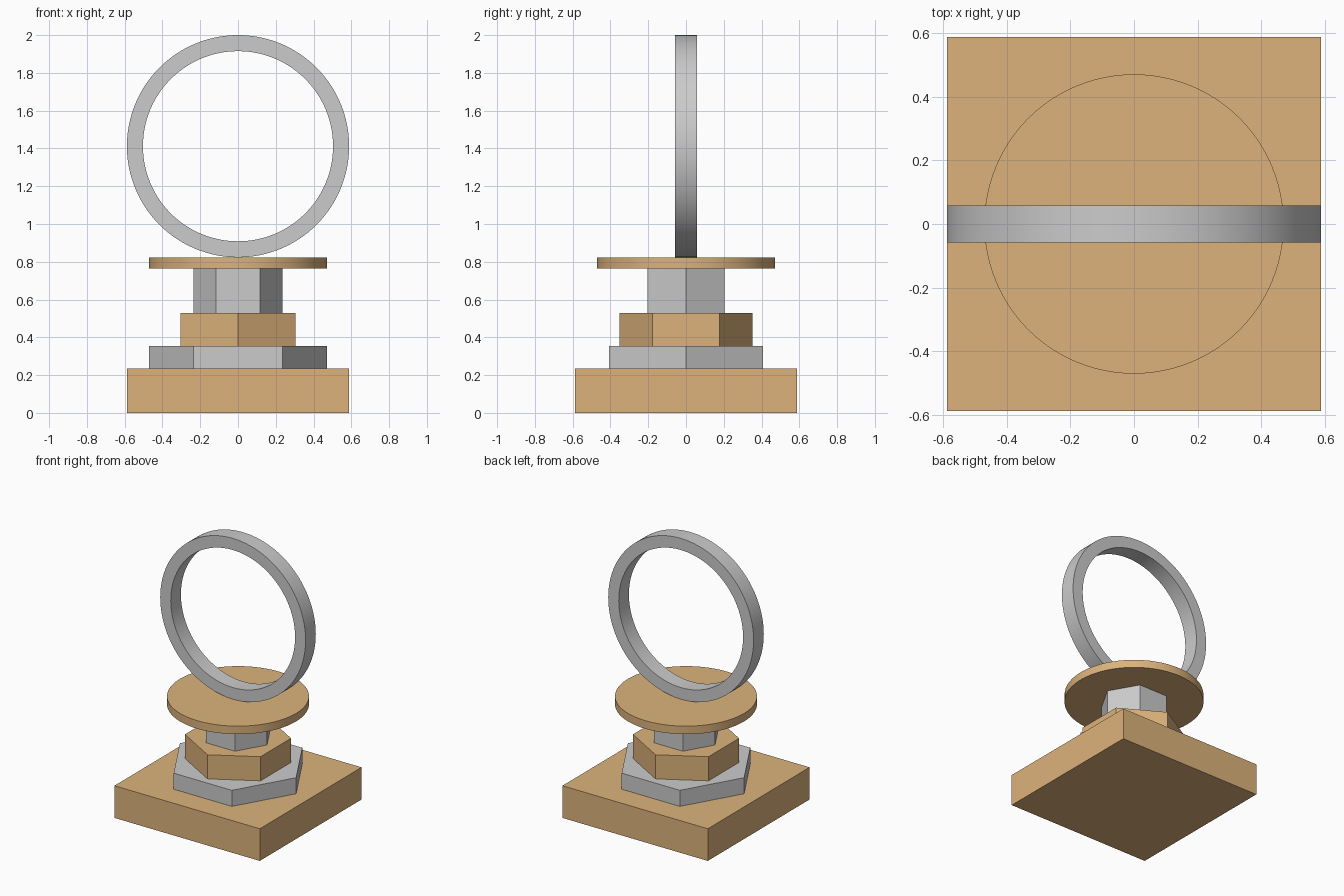
import bpy
import math

if "Cube" in bpy.data.objects:
    bpy.data.objects.remove(bpy.data.objects["Cube"])

U = 2 / 17  # design unit: the model is 17 units tall

copper = bpy.data.materials.new("copper")
copper.diffuse_color = (0.72, 0.45, 0.2, 1)
copper.use_nodes = True
copper.node_tree.nodes["Principled BSDF"].inputs["Base Color"].default_value = copper.diffuse_color


def finish(name, material, smooth=False):
    obj = bpy.context.object
    obj.name = name
    bpy.ops.object.transform_apply(location=False, rotation=True, scale=True)
    if material:
        obj.data.materials.append(material)
    if smooth:
        bpy.ops.object.shade_smooth_by_angle(angle=math.radians(30))
    return obj


def prism(name, sides, radius, z0, z1, material=None, turn=0.0):
    bpy.ops.mesh.primitive_cylinder_add(
        vertices=sides, radius=radius * U, depth=(z1 - z0) * U,
        location=(0, 0, (z0 + z1) / 2 * U), rotation=(0, 0, math.radians(turn)))
    return finish(name, material, smooth=sides > 12)


# Square base
bpy.ops.mesh.primitive_cube_add(size=1, location=(0, 0, U))
bpy.context.object.scale = (10 * U, 10 * U, 2 * U)
finish("base_plate", copper)

# Stacked hexagonal collars, alternately turned, and the round top plate
prism("lower_hex_collar", 6, 4, 2, 3, turn=30)
prism("middle_hex_collar", 6, 3, 3, 4.5, copper)
prism("upper_hex_neck", 6, 2, 4.5, 6.5, turn=30)
prism("round_plate", 96, 4, 6.5, 7, copper)

# Upright ring: outer wall thickened inwards, standing on the round plate
bpy.ops.mesh.primitive_cylinder_add(
    vertices=128, radius=5 * U, depth=U, end_fill_type='NOTHING',
    location=(0, 0, 12 * U), rotation=(math.pi / 2, 0, 0))
ring = finish("upright_ring", None)
wall = ring.modifiers.new("wall", 'SOLIDIFY')
wall.thickness = 0.085
wall.offset = -1
bpy.ops.object.modifier_apply(modifier=wall.name)
bpy.ops.object.shade_smooth_by_angle(angle=math.radians(30))
